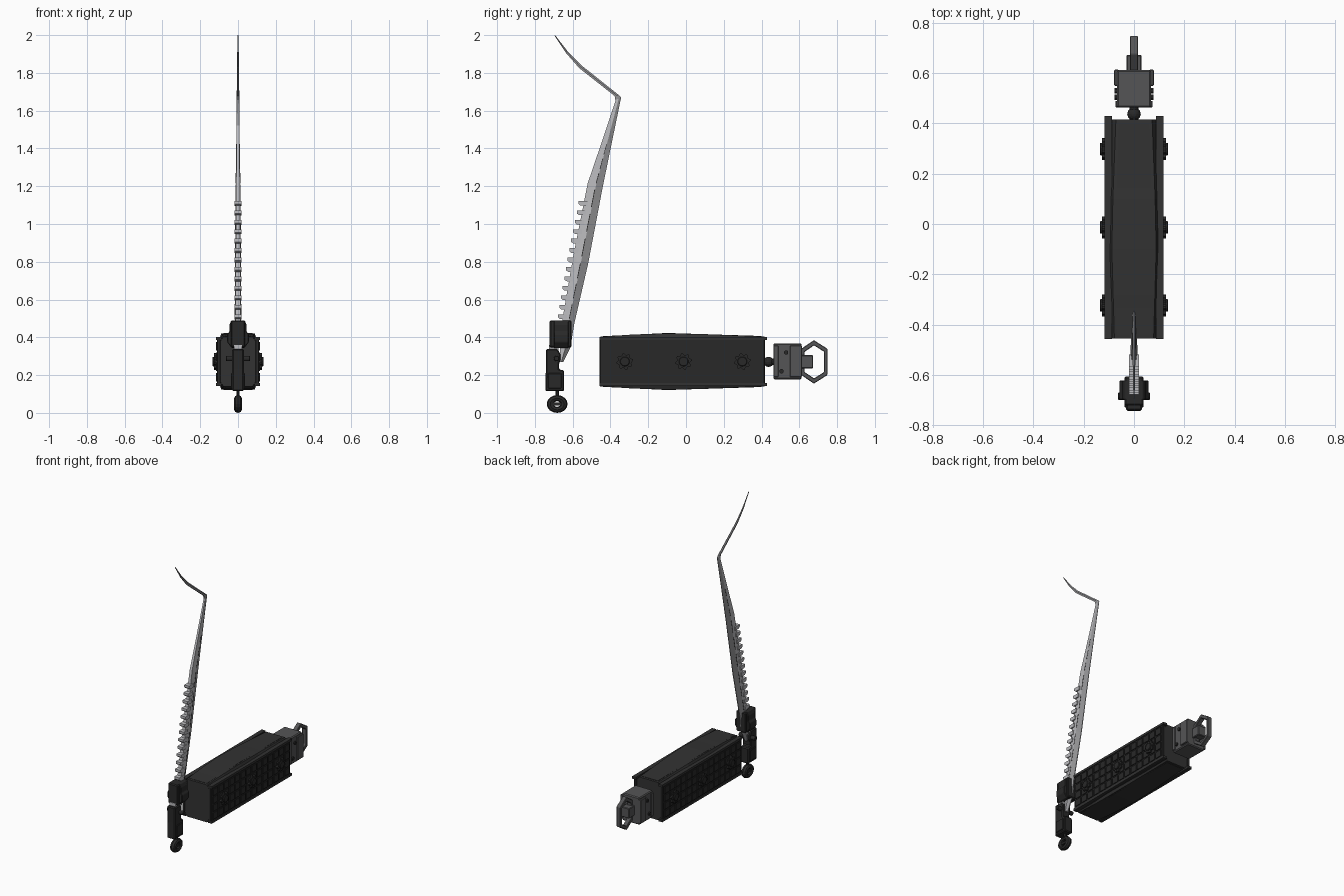
import bpy, bmesh, math
from mathutils import Vector

if "Cube" in bpy.data.objects:
    bpy.data.objects.remove(bpy.data.objects["Cube"])


def material(name, v, blue=0.0):
    m = bpy.data.materials.new(name)
    m.diffuse_color = (v, v, v + blue, 1)
    m.use_nodes = True
    m.node_tree.nodes["Principled BSDF"].inputs["Base Color"].default_value = m.diffuse_color
    return m


BLACK = material("black", 0.022)
DARK = material("dark_grey", 0.032)
GREY = material("mid_grey", 0.09, 0.003)
STEEL = material("steel", 0.5, 0.02)
EDGE = material("edge_steel", 0.3, 0.01)


def finish(name, bm, mat, bevel=0.0):
    bmesh.ops.recalc_face_normals(bm, faces=bm.faces)
    me = bpy.data.meshes.new(name)
    bm.to_mesh(me)
    bm.free()
    ob = bpy.data.objects.new(name, me)
    bpy.context.collection.objects.link(ob)
    me.materials.append(mat)
    if bevel:
        mod = ob.modifiers.new("bevel", "BEVEL")
        mod.width = bevel
        mod.segments = 1
        mod.limit_method = "ANGLE"
    return ob


def add_loft(bm, rings, closed=False):
    """Skin a list of equal-length rings; cap the ends unless closed."""
    vs = [[bm.verts.new(p) for p in r] for r in rings]
    n = len(vs[0])
    pairs = list(zip(vs, vs[1:])) + ([(vs[-1], vs[0])] if closed else [])
    for a, b in pairs:
        for i in range(n):
            j = (i + 1) % n
            bm.faces.new((a[i], a[j], b[j], b[i]))
    if not closed:
        bm.faces.new(vs[0])
        bm.faces.new(vs[-1])


def loft(name, rings, mat, closed=False, bevel=0.0):
    bm = bmesh.new()
    add_loft(bm, rings, closed)
    return finish(name, bm, mat, bevel)


def place(axis, u, v, w):
    return {"x": (w, u, v), "y": (u, w, v), "z": (u, v, w)}[axis]


def prism(name, axis, prof, lo, hi, mat, bevel=0.0):
    return loft(name, [[place(axis, u, v, w) for u, v in prof] for w in (lo, hi)], mat, bevel=bevel)


def box_rings(x0, x1, y0, y1, z0, z1):
    return [[(x, y0, z0), (x, y1, z0), (x, y1, z1), (x, y0, z1)] for x in (x0, x1)]


def box(name, x0, x1, y0, y1, z0, z1, mat, bevel=0.0):
    return loft(name, box_rings(x0, x1, y0, y1, z0, z1), mat, bevel=bevel)


def circle(cu, cv, r, n, teeth=0.0):
    out = []
    for i in range(n):
        a = 2 * math.pi * (i + 0.5) / n
        k = r * (1 - teeth if (i // 2) % 2 else 1)
        out.append((cu + k * math.cos(a), cv + k * math.sin(a)))
    return out


# case: bowed chamfered body
ZC = 0.272


def octagon(y, h, fx, hx=0.103):
    half = [(fx, h), (hx, h - 0.04), (hx, -h + 0.04), (fx, -h)]
    pts = half + [(-x, z) for x, z in reversed(half)]
    return [(x, y, ZC + z) for x, z in pts]


loft("case_body", [octagon(-0.455, 0.131, 0.078), octagon(-0.28, 0.143, 0.083),
                   octagon(-0.1, 0.149, 0.088), octagon(0.1, 0.145, 0.084),
                   octagon(0.415, 0.132, 0.072)], DARK)
# raised lid strips on top and bottom
for s, nm in ((1, "top"), (-1, "bottom")):
    rings = []
    for y, h, w in ((-0.44, 0.13, 0.068), (-0.1, 0.147, 0.078), (0.40, 0.131, 0.062)):
        rings.append([(-w, y, ZC + s * (h - 0.02)), (w, y, ZC + s * (h - 0.02)),
                      (w, y, ZC + s * (h + 0.004)), (-w, y, ZC + s * (h + 0.004))])
    loft("case_strip_" + nm, rings, DARK)

for s, nm in ((1, "right"), (-1, "left")):
    # side panel and its rails
    box("side_panel_" + nm, s * 0.09, s * 0.112, -0.457, 0.418, 0.142, 0.4, BLACK, 0.004)
    for z0, z1 in ((0.142, 0.158), (0.386, 0.402)):
        box("side_rail_" + nm, s * 0.088, s * 0.117, -0.457, 0.43, z0, z1, DARK)
    # grid of thin plates
    bm = bmesh.new()
    for i in range(14):
        for j in range(4):
            y, z = -0.44 + i * 0.061, 0.166 + j * 0.055
            add_loft(bm, box_rings(s * 0.108, s * 0.1175, y, y + 0.05, z, z + 0.045))
    finish("side_plates_" + nm, bm, BLACK)
    # toothed knobs
    for y in (-0.324, -0.013, 0.298):
        prism("knob_gear_" + nm, "x", circle(y, 0.272, 0.044, 32, 0.2), s * 0.11, s * 0.128, BLACK)
        prism("knob_cap_" + nm, "x", circle(y, 0.272, 0.026, 12), s * 0.12, s * 0.136, BLACK, 0.003)

# neck between case and end block
prism("neck_rod", "y", circle(0, 0.27, 0.018, 12), 0.40, 0.48, BLACK)
bm = bmesh.new()
bmesh.ops.create_uvsphere(bm, u_segments=12, v_segments=8, radius=0.027)
bmesh.ops.translate(bm, verts=bm.verts, vec=(0, 0.437, 0.27))
finish("neck_ball", bm, BLACK)

# end block with side cheeks and bolts
box("end_block", -0.068, 0.068, 0.463, 0.612, 0.178, 0.368, GREY, 0.006)
for s in (1, -1):
    box("block_cheek", s * 0.06, s * 0.079, 0.55, 0.614, 0.19, 0.356, GREY, 0.003)
    box("block_cheek_rear", s * 0.06, s * 0.074, 0.464, 0.49, 0.19, 0.356, GREY, 0.003)
    for y in (0.505, 0.53):
        prism("block_bolt", "x", circle(y, 0.22 if y < 0.52 else 0.32, 0.012, 8), s * 0.06, s * 0.077, BLACK)
box("end_socket", -0.03, 0.03, 0.605, 0.673, 0.236, 0.306, GREY, 0.004)

# hexagonal pull handle
hexo = [(0.677, 0.385), (0.748, 0.340), (0.748, 0.200), (0.677, 0.155), (0.611, 0.2), (0.611, 0.34)]
c = Vector((0.68, 0.27))
rings = []
for p in hexo:
    q = c + (Vector(p) - c) * 0.76
    rings.append([(-0.016, *p), (0.016, *p), (0.016, *q), (-0.016, *q)])
loft("hex_handle", rings, GREY, closed=True, bevel=0.003)

# blade: (back y, z), (edge y, z), half thickness
stations = [((-0.672, 0.27), (-0.650, 0.27), 0.014), ((-0.665, 0.36), (-0.612, 0.345), 0.016),
            ((-0.655, 0.49), (-0.592, 0.47), 0.017), ((-0.597, 0.83), (-0.518, 0.79), 0.015),
            ((-0.520, 1.217), (-0.442, 1.19), 0.012), ((-0.444, 1.44), (-0.393, 1.43), 0.009),
            ((-0.370, 1.662), (-0.344, 1.667), 0.007)]


def blade_ring(b, e, t, r=0.55):
    m = [b[i] + (e[i] - b[i]) * r for i in (0, 1)]
    return [(-t * 0.8, *b), (t * 0.8, *b), (t, *m), (t * 0.15, *e), (-t * 0.15, *e), (-t, *m)]


blade = loft("blade", [blade_ring(*s) for s in stations], STEEL)
blade.data.materials.append(EDGE)
for i, f in enumerate(blade.data.polygons):
    if i < 36 and i % 6 in (2, 3, 4):
        f.material_index = 1
# fine groove line along the ridge
for s in (1, -1):
    for (b0, e0, t0), (b1, e1, t1) in zip(stations[2:5], stations[3:6]):
        def at(k, f, off):
            b = [b0[i] + (b1[i] - b0[i]) * k for i in (0, 1)]
            e = [e0[i] + (e1[i] - e0[i]) * k for i in (0, 1)]
            x = s * ((t0 + (t1 - t0) * k) + off)
            return (x, *[b[i] + (e[i] - b[i]) * f for i in (0, 1)])
        for k in (0.05, 0.38, 0.71):
            loft("blade_groove", [[at(q, 0.5, -0.004), at(q, 0.55, -0.004), at(q, 0.55, 0.001),
                                   at(q, 0.5, 0.001)] for q in (k, k + 0.24)], BLACK)

# hooked tip bending back over the grip
tip = [((-0.374, 1.657), (-0.343, 1.668), 0.007), ((-0.378, 1.678), (-0.350, 1.678), 0.007),
       ((-0.566, 1.826), (-0.556, 1.842), 0.005), ((-0.635, 1.905), (-0.625, 1.912), 0.004),
       ((-0.697, 1.998), (-0.693, 2.0), 0.002)]
loft("blade_hook", [blade_ring(*s) for s in tip], EDGE)

# teeth along the back edge
spine = [s[0] for s in stations[2:5]]
for i in range(13):
    z = 0.51 + i * 0.05
    a, b = (spine[0], spine[1]) if z < spine[1][1] else (spine[1], spine[2])
    y = a[0] + (b[0] - a[0]) * (z - a[1]) / (b[1] - a[1])
    prism("blade_tooth", "x", [(y + 0.02, z - 0.014), (y - 0.016, z - 0.013), (y - 0.027, z - 0.004),
                               (y - 0.027, z + 0.012), (y + 0.022, z + 0.012)], -0.019, 0.019, STEEL)

# guard block
half = [(0.036, 0.489), (0.046, 0.465), (0.046, 0.43), (0.057, 0.415), (0.057, 0.375), (0.034, 0.344)]
prism("guard", "y", half + [(-x, z) for x, z in reversed(half)], -0.70, -0.622, BLACK, 0.003)
box("guard_core", -0.038, 0.038, -0.722, -0.606, 0.347, 0.489, BLACK, 0.006)

# grip with stepped lower half, cross pin and end ring
prism("grip", "x", [(-0.745, 0.115), (-0.645, 0.115), (-0.645, 0.225), (-0.672, 0.23), (-0.672, 0.265),
                    (-0.664, 0.275), (-0.664, 0.31), (-0.68, 0.338), (-0.742, 0.338), (-0.742, 0.23)],
      -0.031, 0.031, BLACK, 0.006)
box("grip_joint", -0.022, 0.022, -0.725, -0.675, 0.33, 0.36, STEEL)
prism("grip_pin", "x", circle(-0.685, 0.288, 0.015, 10), -0.064, 0.064, BLACK, 0.003)
for s in (1, -1):
    box("grip_side_plate", s * 0.028, s * 0.037, -0.73, -0.66, 0.13, 0.21, BLACK, 0.003)
rings = []
for i in range(16):
    a = 2 * math.pi * i / 16
    d = Vector((0, math.cos(a) * 1.18, math.sin(a)))
    o = Vector((0, -0.682, 0.047))
    rings.append([tuple(o + d * (0.031 + 0.016 * math.cos(b)) + Vector((0.02 * math.sin(b), 0, 0)))
                  for b in [2 * math.pi * k / 8 for k in range(8)]])
loft("pommel_ring", rings, BLACK, closed=True)
box("pommel_bar", -0.012, 0.012, -0.71, -0.654, 0.04, 0.054, BLACK)
prism("pommel_stem", "z", circle(0, -0.682, 0.01, 8), 0.08, 0.12, BLACK)
